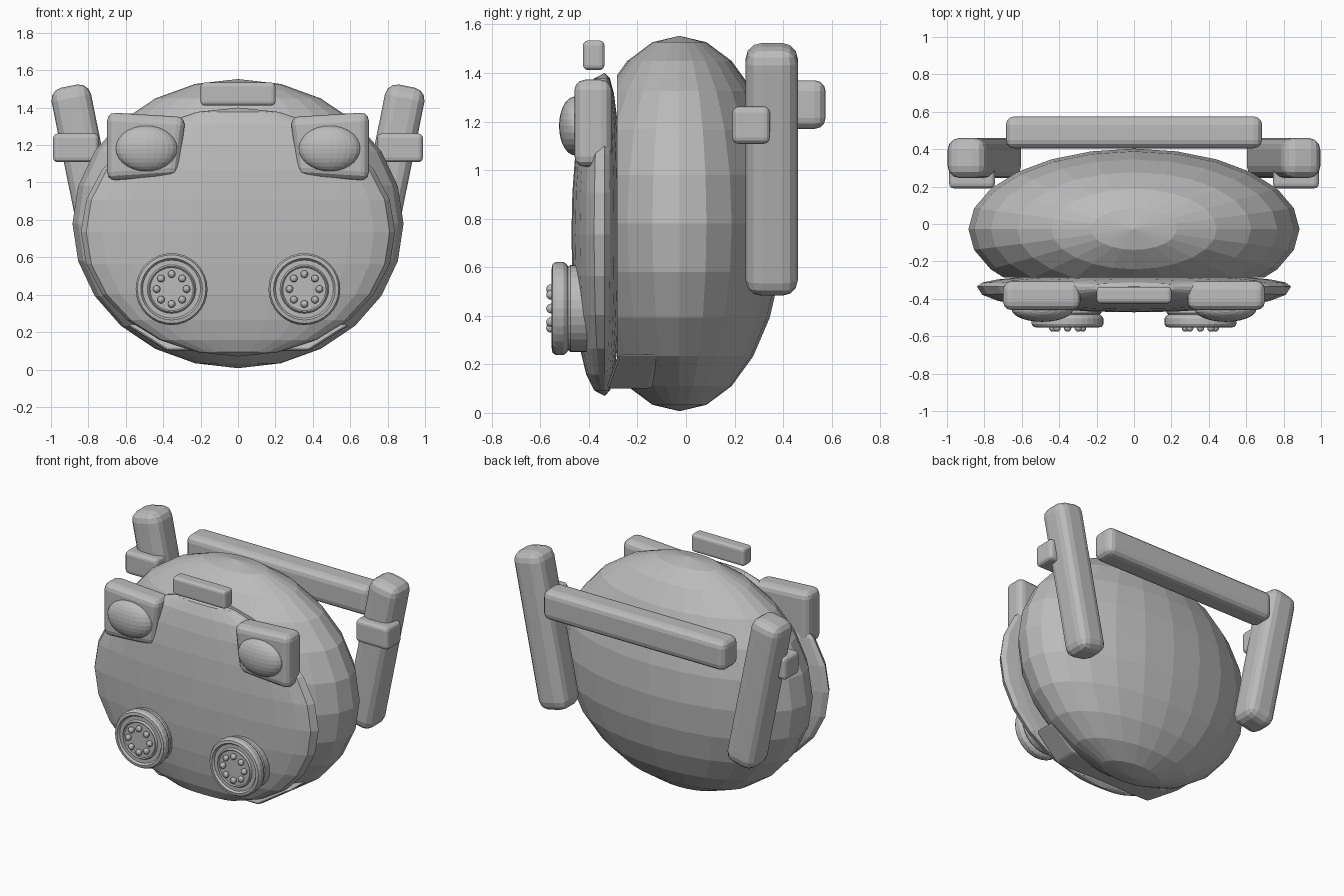
import bpy, bmesh, math
from mathutils import Matrix, Vector

if "Cube" in bpy.data.objects:
    bpy.data.objects.remove(bpy.data.objects["Cube"])

grey = bpy.data.materials.new("plain_grey")
grey.diffuse_color = (0.5, 0.5, 0.5, 1)
grey.use_nodes = True
grey.node_tree.nodes["Principled BSDF"].inputs["Base Color"].default_value = grey.diffuse_color


def finish(name, bm, bevel=0, segments=3):
    """Turn a bmesh into a named object with an optional rounded edge."""
    bmesh.ops.recalc_face_normals(bm, faces=bm.faces)
    mesh = bpy.data.meshes.new(name)
    bm.to_mesh(mesh)
    bm.free()
    mesh.materials.append(grey)
    obj = bpy.data.objects.new(name, mesh)
    bpy.context.collection.objects.link(obj)
    if bevel:
        mod = obj.modifiers.new("rounding", 'BEVEL')
        mod.width, mod.segments = bevel, segments
        mod.limit_method = 'ANGLE'
        mod.angle_limit = math.radians(25)
    return obj


def ellipsoid(center, radii, u=24, v=12):
    bm = bmesh.new()
    bmesh.ops.create_uvsphere(bm, u_segments=u, v_segments=v, radius=1)
    bmesh.ops.scale(bm, vec=radii, verts=bm.verts)
    bmesh.ops.translate(bm, vec=center, verts=bm.verts)
    return bm


def box(name, center, size, bevel, tilt=0):
    bm = bmesh.new()
    m = (Matrix.Translation(center) @ Matrix.Rotation(tilt, 4, 'Y')
         @ Matrix.Diagonal((*size, 1)))
    bmesh.ops.create_cube(bm, size=1, matrix=m)
    return finish(name, bm, bevel)


def hull(name, points, bevel):
    bm = bmesh.new()
    for p in points:
        bm.verts.new(p)
    bmesh.ops.convex_hull(bm, input=bm.verts)
    bmesh.ops.dissolve_limit(bm, angle_limit=0.02, verts=bm.verts, edges=bm.edges)
    return finish(name, bm, bevel)


def lathe(name, center, profile, sides=32):
    """Spin (radius, y) points about a front-to-back axis."""
    bm = bmesh.new()
    vs = [bm.verts.new((center[0] + r, y, center[1])) for r, y in profile]
    es = [bm.edges.new(pair) for pair in zip(vs, vs[1:])]
    bmesh.ops.spin(bm, geom=vs + es, cent=(center[0], 0, center[1]),
                   axis=(0, 1, 0), angle=math.tau, steps=sides)
    bmesh.ops.remove_doubles(bm, verts=bm.verts, dist=0.0005)
    return finish(name, bm)


# Main body, cut flat behind the face plate
bm = ellipsoid((0, -0.027, 0.78), (0.885, 0.43, 0.773))
cut = bmesh.ops.bisect_plane(bm, geom=bm.verts[:] + bm.edges[:] + bm.faces[:],
                             plane_co=(0, -0.285, 0), plane_no=(0, -1, 0),
                             clear_outer=True)
bmesh.ops.edgeloop_fill(bm, edges=[e for e in cut['geom_cut']
                                   if isinstance(e, bmesh.types.BMEdge)])
finish("body", bm)

# Face plate: flattened dome, shallower at the back
bm = ellipsoid((0, 0, 0.735), (0.84, 1, 0.665))
for v in bm.verts:
    depth = abs(v.co.y) ** 0.85
    v.co.y = -0.335 + (-0.137 * depth if v.co.y < 0 else 0.07 * depth)
finish("face_plate", bm)

# Chin lip under the face plate
hull("chin_lip", [(s * x, y, z) for s in (-1, 1) for x, y, z in
                  ((0.38, -0.33, 0.1), (0.38, -0.14, 0.1),
                   (0.6, -0.28, 0.24), (0.6, -0.1, 0.24))], 0.02)

# Top badge and rear cross bar
box("top_badge", (0, -0.38, 1.473), (0.4, 0.088, 0.122), 0.02)
box("rear_bar", (0, 0.49, 1.27), (1.37, 0.17, 0.2), 0.045)

for s, side in ((-1, "left"), (1, "right")):
    # Tilted rear post with its clamp
    box(side + "_post", (s * 0.8, 0.353, 1.003), (0.215, 0.215, 1.045), 0.065,
        tilt=s * math.radians(11.5))
    box(side + "_clamp", (s * 0.866, 0.268, 1.185), (0.245, 0.155, 0.153), 0.025)

    # Eye housing and bulging eye
    hull(side + "_eye_housing", [(s * x, y, z) for y in (-0.46, -0.305) for x, z in
                                 ((0.7, 1.375), (0.28, 1.35),
                                  (0.32, 1.035), (0.7, 1.01))], 0.045)
    finish(side + "_eye", ellipsoid((s * 0.49, -0.455, 1.182), (0.165, 0.068, 0.122), 24, 14))

    # Cheek disc with stepped rim
    cx, cz = s * 0.355, 0.43
    lathe(side + "_cheek_disc", (cx, cz),
          [(0, -0.37), (0.18, -0.37), (0.18, -0.475), (0.172, -0.485),
           (0.183, -0.492), (0.192, -0.505), (0.192, -0.535), (0.183, -0.55),
           (0.165, -0.553), (0.155, -0.54), (0.13, -0.54), (0.122, -0.552),
           (0.115, -0.545), (0, -0.545)])

    # Ring of studs
    bm = bmesh.new()
    for i in range(8):
        a = math.tau * i / 8
        pos = Vector((cx + 0.08 * math.cos(a), -0.556, cz + 0.08 * math.sin(a)))
        bmesh.ops.create_uvsphere(bm, u_segments=12, v_segments=8, radius=0.02,
                                  matrix=Matrix.Translation(pos))
    finish(side + "_cheek_studs", bm)
